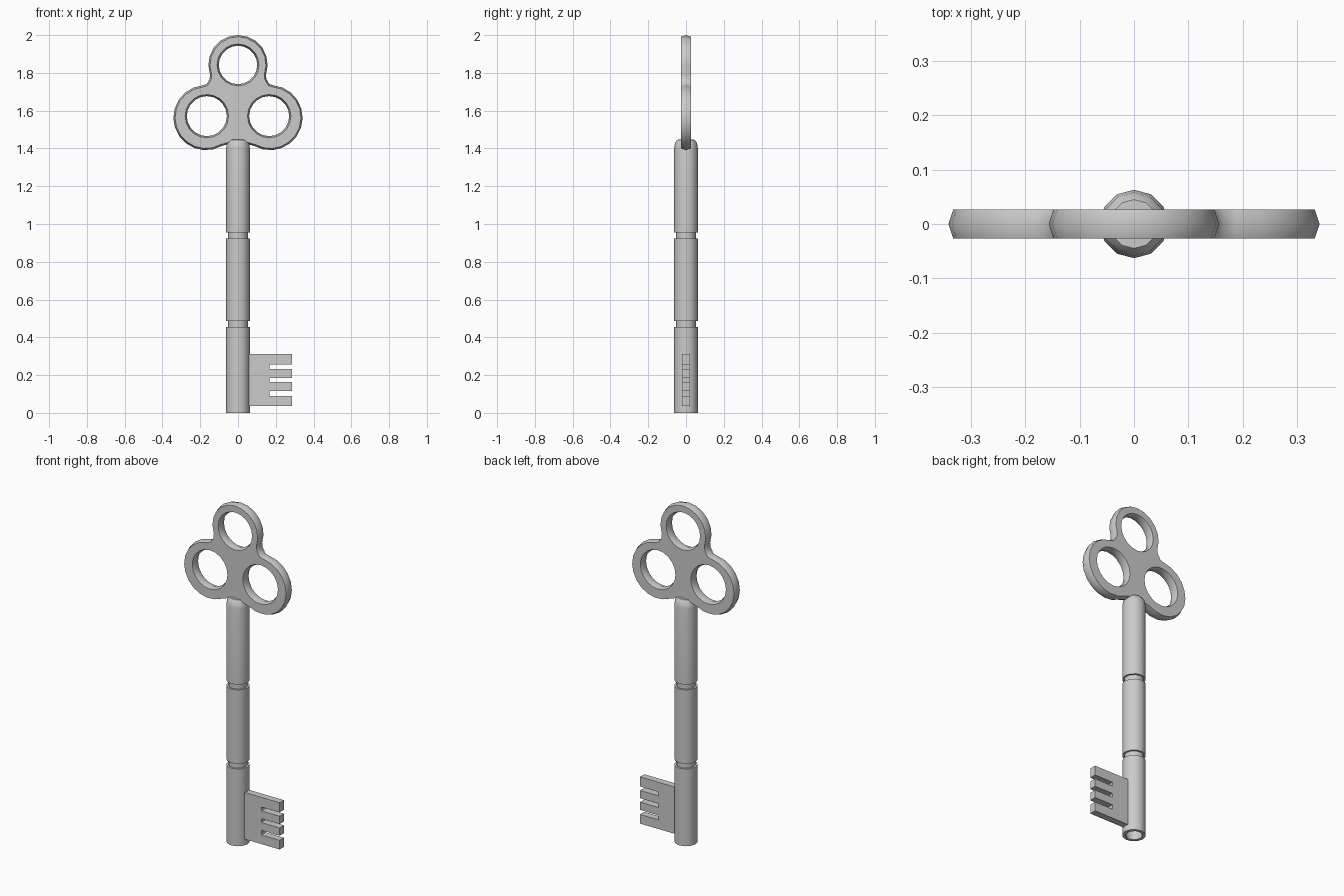
import bpy, bmesh
from math import sin, cos, pi, radians

if "Cube" in bpy.data.objects:
    bpy.data.objects.remove(bpy.data.objects["Cube"])


def finish(bm, name, angle=None):
    bmesh.ops.remove_doubles(bm, verts=bm.verts, dist=1e-5)
    bmesh.ops.recalc_face_normals(bm, faces=bm.faces)
    me = bpy.data.meshes.new(name)
    bm.to_mesh(me)
    bm.free()
    ob = bpy.data.objects.new(name, me)
    bpy.context.collection.objects.link(ob)
    if angle:
        bpy.ops.object.select_all(action='DESELECT')
        ob.select_set(True)
        bpy.context.view_layer.objects.active = ob
        bpy.ops.object.shade_smooth_by_angle(angle=radians(angle))
    return ob


def arc(cx, cz, r, a0, a1, n):
    angles = [radians(a0 + (a1 - a0) * i / n) for i in range(n + 1)]
    return [(cx + r * cos(a), cz + r * sin(a)) for a in angles]


# Bow: trefoil outline and three holes, d shrinks the solid at the flat faces
def bow_loops(d):
    half = arc(0, 1.843, 0.157 - d, 90, -20, 6)
    half += [(0.151 - d, 1.765), (0.166 - d / 2, 1.741 - d)]
    half += arc(0.17, 1.563, 0.172 - d, 84, -120, 12)
    half += [(0.045, 1.425 + d)]
    outline = half + [(-x, z) for x, z in reversed(half[1:])]
    holes = [arc(x, z, r + d, 0, 360, 20)[:-1]
             for x, z, r in ((0, 1.842, 0.102), (0.165, 1.571, 0.106), (-0.165, 1.571, 0.106))]
    return [outline] + holes


bm = bmesh.new()
layers = []
for y, d in ((-0.027, 0.009), (0, 0), (0.027, 0.009)):
    layers.append([[bm.verts.new((x, y, z)) for x, z in loop] for loop in bow_loops(d)])
for low, high in zip(layers, layers[1:]):
    for a, b in zip(low, high):
        for i in range(len(a)):
            bm.faces.new((a[i - 1], a[i], b[i], b[i - 1]))
for layer in (layers[0], layers[2]):
    edges = [bm.edges.get((loop[i - 1], loop[i])) for loop in layer for i in range(len(loop))]
    bmesh.ops.triangle_fill(bm, edges=edges, use_beauty=True, normal=(0, 1, 0))
finish(bm, "bow", 45)

# Shaft: lathed profile with hollow tip, two grooves and rounded top
R, G = 0.063, 0.052
profile = [(0, 0.1), (0.045, 0.1), (0.045, 0), (R, 0)]
for z0, z1 in ((0.456, 0.487), (0.923, 0.954)):
    profile += [(R, z0), (G, z0), (G, z1), (R, z1)]
profile += [(R, 1.40), (0.058, 1.43), (0.045, 1.446), (0, 1.447)]
bm = bmesh.new()
verts = [bm.verts.new((r, 0, z)) for r, z in profile]
edges = [bm.edges.new(p) for p in zip(verts, verts[1:])]
bmesh.ops.spin(bm, geom=verts + edges, cent=(0, 0, 0), axis=(0, 0, 1),
               angle=2 * pi, steps=12, use_duplicate=False)
finish(bm, "shaft", 40)

# Bit: comb-shaped plate with four teeth
outline = [(0.05, 0.036), (0.286, 0.036)]
for z0, z1 in ((0.09, 0.117), (0.163, 0.186), (0.232, 0.255)):
    outline += [(0.286, z0), (0.166, z0), (0.166, z1), (0.286, z1)]
outline += [(0.286, 0.312), (0.05, 0.312)]
bm = bmesh.new()
face = bm.faces.new([bm.verts.new((x, -0.02, z)) for x, z in outline])
res = bmesh.ops.extrude_face_region(bm, geom=[face], use_keep_orig=True)
bmesh.ops.translate(bm, vec=(0, 0.04, 0),
                    verts=[v for v in res["geom"] if isinstance(v, bmesh.types.BMVert)])
finish(bm, "bit")
